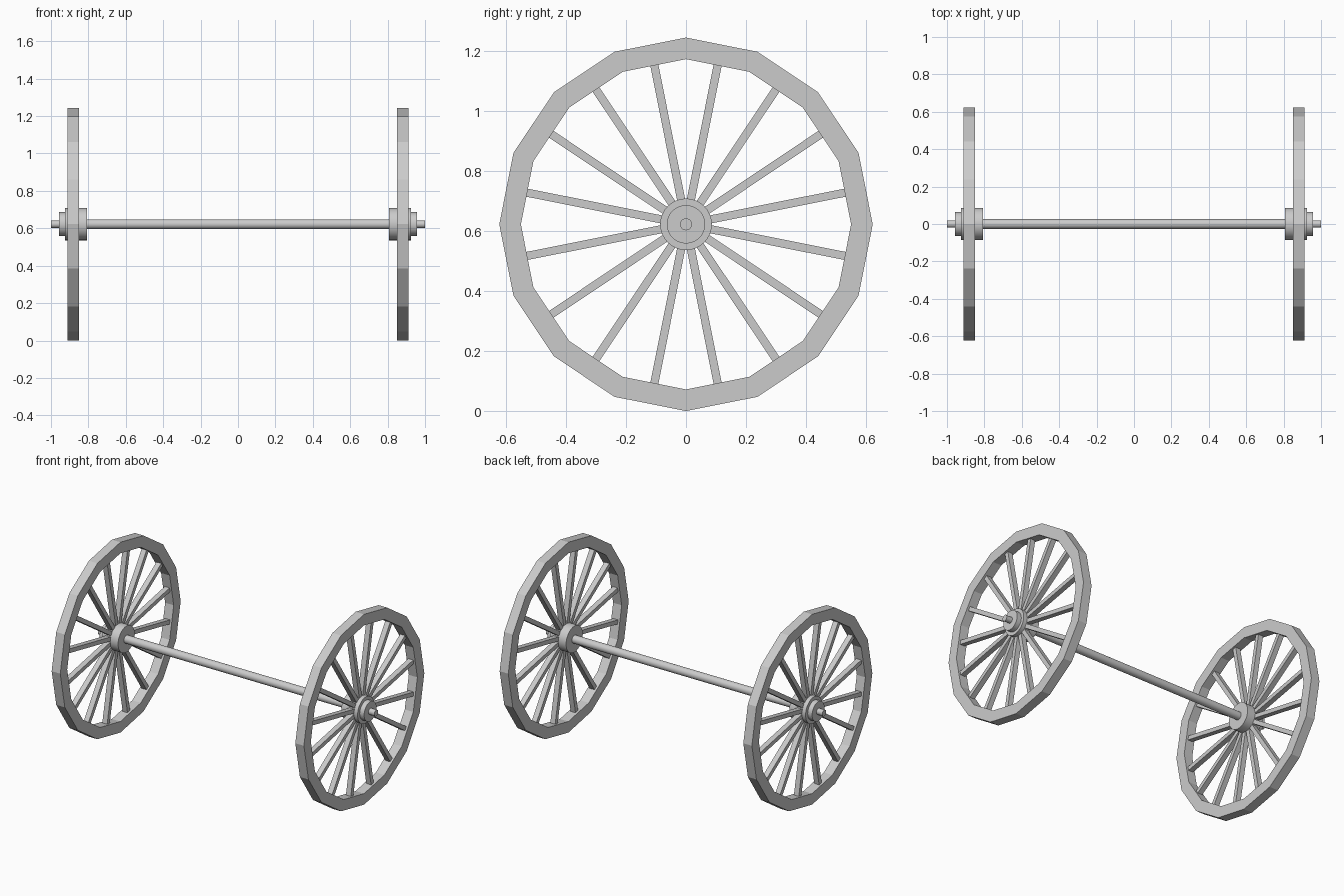
import bpy, bmesh, math
from mathutils import Matrix, Vector

if "Cube" in bpy.data.objects:
    bpy.data.objects.remove(bpy.data.objects["Cube"])

SIDES = 16
RADIUS = 0.622
RIM_INNER = 0.55
WHEEL_X = 0.881
RIM_HALF = 0.031

grey = bpy.data.materials.new("plain grey")
grey.use_nodes = True
grey.diffuse_color = (0.6, 0.6, 0.6, 1)
grey.node_tree.nodes["Principled BSDF"].inputs["Base Color"].default_value = (0.6, 0.6, 0.6, 1)


def finish(name, bm, smooth=False):
    bmesh.ops.recalc_face_normals(bm, faces=bm.faces)
    mesh = bpy.data.meshes.new(name)
    bm.to_mesh(mesh)
    bm.free()
    mesh.materials.append(grey)
    obj = bpy.data.objects.new(name, mesh)
    obj.location.z = RADIUS
    bpy.context.collection.objects.link(obj)
    if smooth:
        bpy.ops.object.select_all(action='DESELECT')
        obj.select_set(True)
        bpy.context.view_layer.objects.active = obj
        bpy.ops.object.shade_smooth_by_angle(angle=math.radians(35))
    return obj


def lathe(name, profile, sides, closed=False, smooth=False):
    """Turn a profile of (x, radius) points around the x axis."""
    bm = bmesh.new()
    rings = []
    for i in range(sides):
        a = math.tau * i / sides
        rings.append([bm.verts.new((x, r * math.sin(a), r * math.cos(a))) for x, r in profile])
    count = len(profile)
    for i in range(sides):
        a, b = rings[i], rings[(i + 1) % sides]
        for j in range(count if closed else count - 1):
            k = (j + 1) % count
            bm.faces.new((a[j], a[k], b[k], b[j]))
    if not closed:
        bm.faces.new([ring[0] for ring in rings])
        bm.faces.new([ring[-1] for ring in rings])
    return finish(name, bm, smooth)


def spokes(name, x):
    """Square bars running from the hub to the middle of each rim segment."""
    bm = bmesh.new()
    start, end = 0.07, 0.55
    for i in range(SIDES):
        turn = Matrix.Rotation(math.tau * (i + 0.5) / SIDES, 4, 'X')
        place = Matrix.Translation((x, 0, (start + end) / 2))
        size = Matrix.Diagonal(Vector((0.035, 0.027, end - start, 1)))
        bmesh.ops.create_cube(bm, size=1, matrix=turn @ place @ size)
    return finish(name, bm)


# Wheels: faceted rim, spokes and stepped hub on each side
for side, s in (("left", 1), ("right", -1)):
    inner, outer = s * (WHEEL_X - RIM_HALF), s * (WHEEL_X + RIM_HALF)
    lathe(side + "_rim",
          [(inner, RIM_INNER), (inner, RADIUS), (outer, RADIUS), (outer, RIM_INNER)],
          SIDES, closed=True)
    spokes(side + "_spokes", s * WHEEL_X)
    lathe(side + "_hub",
          [(s * 0.807, 0.086), (s * 0.925, 0.086), (s * 0.925, 0.064), (s * 0.957, 0.064)],
          32, smooth=True)

# Axle with narrower ends
lathe("axle", [(-1, 0.02), (-0.94, 0.02), (-0.94, 0.026),
               (0.94, 0.026), (0.94, 0.02), (1, 0.02)], 24, smooth=True)
